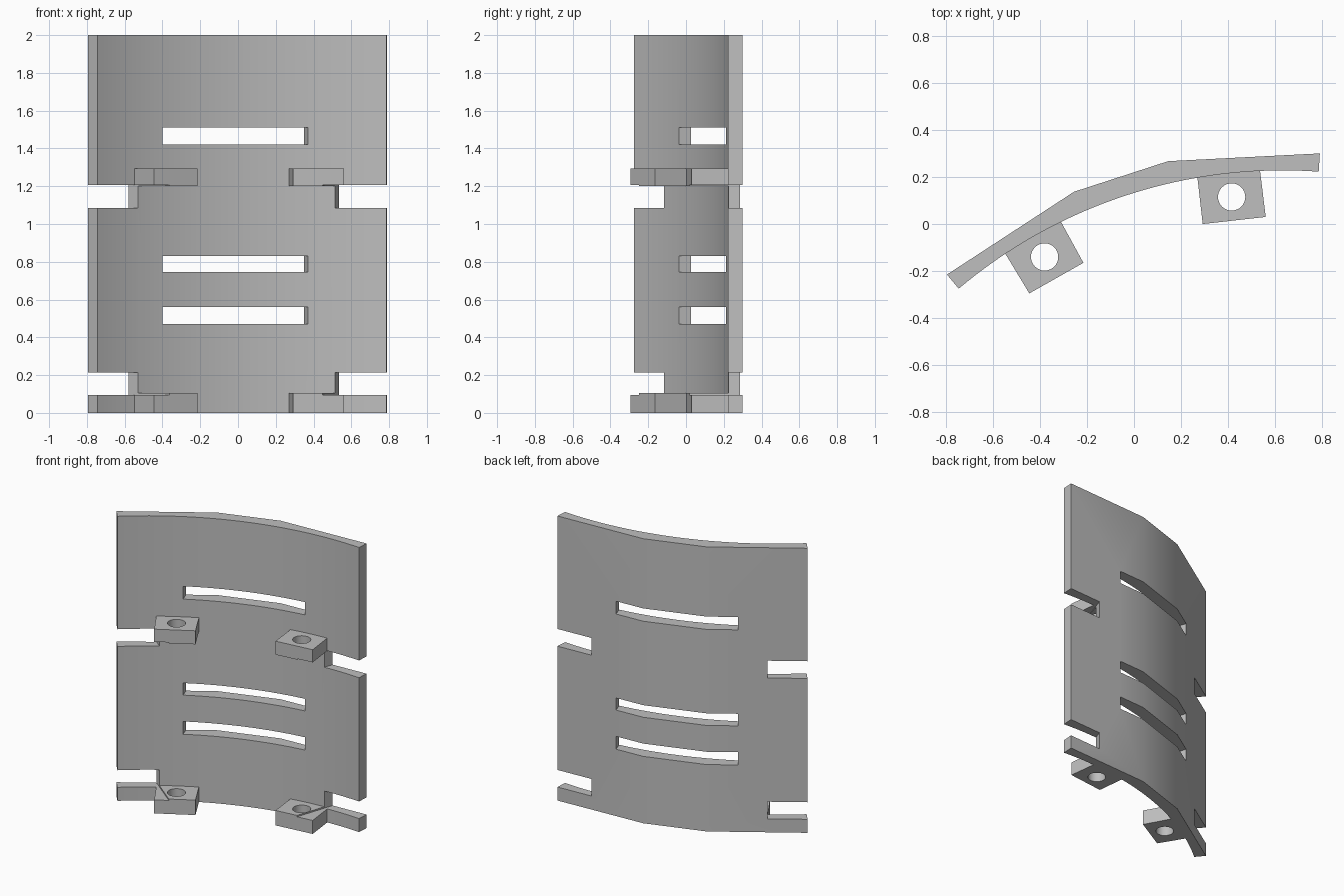
import bpy, bmesh, math

cube = bpy.data.objects.get("Cube")
if cube:
    bpy.data.objects.remove(cube, do_unlink=True)

grey = bpy.data.materials.new("light_grey")
grey.use_nodes = True
colour = (0.52, 0.52, 0.52, 1)
grey.diffuse_color = colour
grey.node_tree.nodes["Principled BSDF"].inputs["Base Color"].default_value = colour


def prism(name, points, z0, z1):
    """Extrude a plan outline from z0 to z1."""
    bm = bmesh.new()
    face = bm.faces.new([bm.verts.new((x, y, z0)) for x, y in points])
    ext = bmesh.ops.extrude_face_region(bm, geom=[face])
    for v in ext["geom"]:
        if isinstance(v, bmesh.types.BMVert):
            v.co.z = z1
    bmesh.ops.recalc_face_normals(bm, faces=bm.faces[:])
    mesh = bpy.data.meshes.new(name)
    bm.to_mesh(mesh)
    bm.free()
    mesh.materials.append(grey)
    obj = bpy.data.objects.new(name, mesh)
    bpy.context.collection.objects.link(obj)
    return obj


def select(obj):
    bpy.ops.object.select_all(action='DESELECT')
    obj.select_set(True)
    bpy.context.view_layer.objects.active = obj


def cut(obj, points, z0, z1):
    """Subtract a prism from an object."""
    cutter = prism("cutter", points, z0, z1)
    cutter.hide_render = True
    select(obj)
    mod = obj.modifiers.new("cut", 'BOOLEAN')
    mod.operation = 'DIFFERENCE'
    mod.solver = 'EXACT'
    mod.object = cutter
    bpy.ops.object.modifier_apply(modifier=mod.name)
    bpy.data.objects.remove(cutter, do_unlink=True)


def arc(cx, cy, r, a0, a1, n):
    return [(cx + r * math.cos(a0 + (a1 - a0) * i / n),
             cy + r * math.sin(a0 + (a1 - a0) * i / n)) for i in range(n + 1)]


# Curved plate: faceted back, smooth arc on the front
CX, CY, R = 0.633, -1.912, 2.14
a_left = math.atan2(-0.275 - CY, -0.745 - CX)
a_right = math.atan2(0.222 - CY, 0.785 - CX)
back = [(0.79, 0.30), (0.145, 0.267), (-0.255, 0.137), (-0.795, -0.215)]
plate = prism("curved_plate", back + arc(CX, CY, R, a_left, a_right, 32), 0, 2)

# Horizontal slots
slot = [(-0.37, -0.13), (0.40, 0.12), (0.33, 0.34), (-0.45, 0.11)]
for z0, z1 in ((0.47, 0.56), (0.745, 0.83), (1.42, 1.51)):
    cut(plate, slot, z0, z1)

# Edge notches, which also shave the lugs beside them
notch_right = [(-0.655, -0.016), (-0.28, -0.316), (-1, -0.5), (-1, 0)]
notch_left = [(0.43, -0.034), (1, -0.05), (1, 0.4), (0.57, 0.393)]
notch_heights = {"lower": (0.095, 0.215), "upper": (1.085, 1.206)}
for heights in notch_heights.values():
    cut(plate, notch_right, *heights)
    cut(plate, notch_left, *heights)

# Drilled lugs on the front
lugs = {
    "right": ([(-0.555, -0.113), (-0.445, -0.295), (-0.215, -0.165), (-0.32, 0.027)],
              (-0.38, -0.14), notch_right),
    "left": ([(0.268, 0.212), (0.292, 0.0), (0.56, 0.03), (0.534, 0.24)],
             (0.415, 0.115), notch_left),
}
parts = [plate]
for level, (z0, z1) in {"lower": (0, 0.105), "upper": (1.2, 1.295)}.items():
    for side, (outline, hole, notch) in lugs.items():
        lug = prism(f"{level}_{side}_lug", outline, z0, z1)
        cut(lug, arc(*hole, 0.058, 0, math.tau, 32)[:-1], z0 - 0.1, z1 + 0.1)
        cut(lug, notch, *notch_heights[level])
        parts.append(lug)

for obj in parts:
    select(obj)
    bpy.ops.object.shade_smooth_by_angle(angle=math.radians(30))
